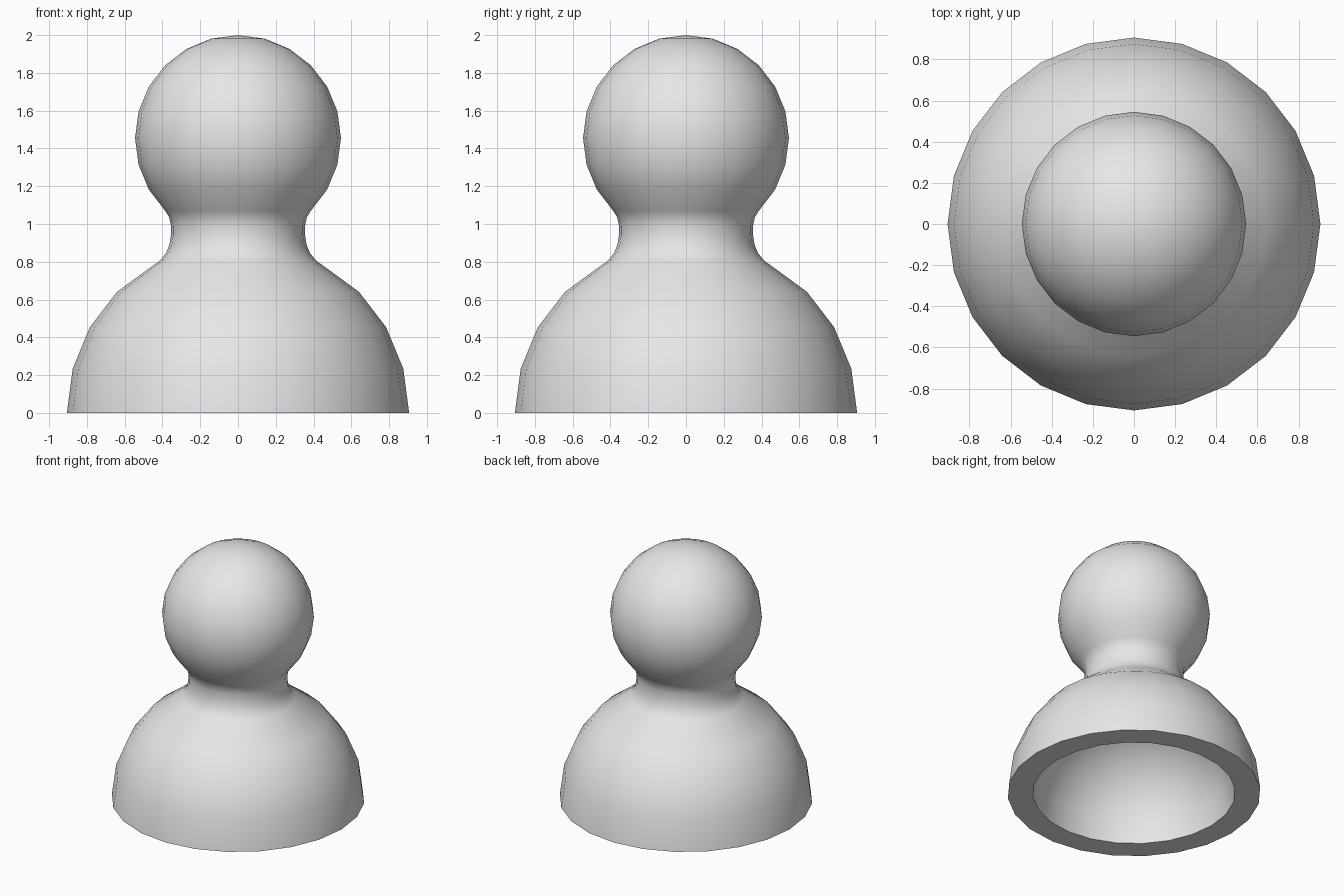
import bpy, bmesh, math

if "Cube" in bpy.data.objects:
    bpy.data.objects.remove(bpy.data.objects["Cube"])

SIDES = 24
BODY_R, HEAD_R, HEAD_Z, HOLLOW_R = 0.906, 0.545, 1.455, 0.725


def arc(radius, z, start, end):
    """Profile points (r, z) on a circle, every 15 degrees."""
    step = 15 if end > start else -15
    return [(radius * math.cos(math.radians(a)), z + radius * math.sin(math.radians(a)))
            for a in range(start, end + step, step)]


def lathe(name, profile, material):
    """Revolve a profile whose two ends are closed by pole points on the axis."""
    bm = bmesh.new()
    rings = []
    for r, z in profile:
        if r < 1e-5:
            rings.append([bm.verts.new((0, 0, z))] * SIDES)
        else:
            rings.append([bm.verts.new((r * math.cos(2 * math.pi * i / SIDES),
                                        r * math.sin(2 * math.pi * i / SIDES), z))
                          for i in range(SIDES)])
    for low, high in zip(rings, rings[1:]):
        for i in range(SIDES):
            j = (i + 1) % SIDES
            corners = list(dict.fromkeys((low[i], low[j], high[j], high[i])))
            bm.faces.new(corners)
    bmesh.ops.recalc_face_normals(bm, faces=bm.faces)
    mesh = bpy.data.meshes.new(name)
    bm.to_mesh(mesh)
    bm.free()
    mesh.materials.append(material)
    obj = bpy.data.objects.new(name, mesh)
    bpy.context.collection.objects.link(obj)
    bpy.context.view_layer.objects.active = obj
    obj.select_set(True)
    bpy.ops.object.shade_smooth_by_angle(angle=math.radians(45))
    return obj


grey = bpy.data.materials.new("light grey")
grey.diffuse_color = (0.8, 0.8, 0.8, 1)
grey.use_nodes = True
grey.node_tree.nodes["Principled BSDF"].inputs["Base Color"].default_value = grey.diffuse_color

# Hollow underside, flat rim, domed body, filleted neck, round head
hollow = arc(HOLLOW_R, 0, 90, 0)
body = arc(BODY_R, 0, 0, 45)
neck = [(0.412, 0.808), (0.382, 0.845), (0.363, 0.89), (0.355, 0.94),
        (0.355, 0.99), (0.364, 1.035)]
head = arc(HEAD_R, HEAD_Z, -45, 90)
lathe("hollow_pawn", hollow + body + neck + head, grey)
